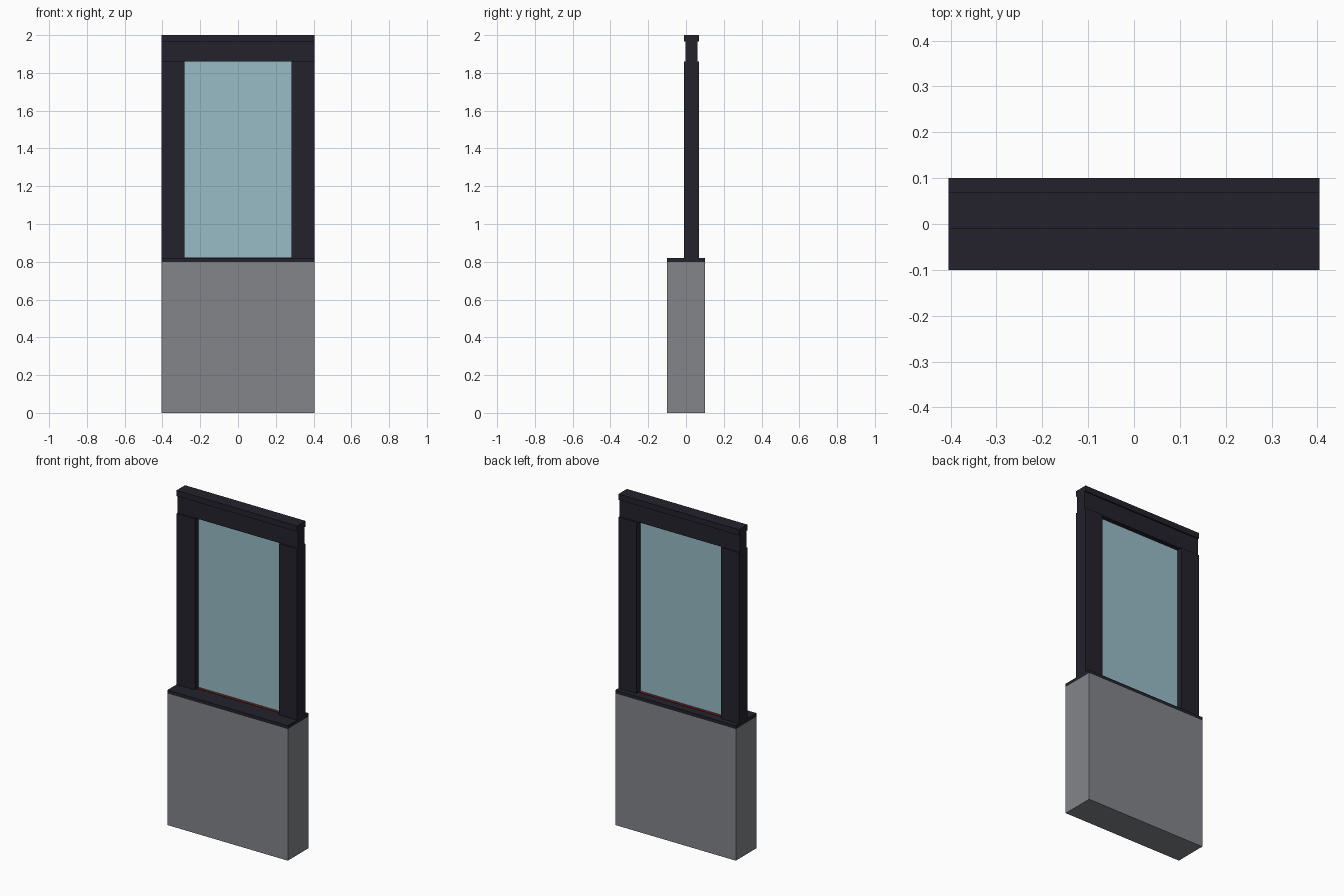
import bpy

cube = bpy.data.objects.get("Cube")
if cube:
    bpy.data.objects.remove(cube, do_unlink=True)


def material(name, rgb):
    mat = bpy.data.materials.new(name)
    mat.use_nodes = True
    colour = (*rgb, 1)
    mat.diffuse_color = colour
    mat.node_tree.nodes["Principled BSDF"].inputs["Base Color"].default_value = colour
    return mat


def box(name, x, y, z, mat):
    """Axis-aligned box spanning the given (low, high) ranges."""
    bpy.ops.mesh.primitive_cube_add(size=1)
    obj = bpy.context.object
    obj.name = obj.data.name = name
    ranges = (x, y, z)
    for v in obj.data.vertices:
        v.co = [r[0] if c < 0 else r[1] for c, r in zip(v.co, ranges)]
    obj.data.materials.append(mat)
    return obj


grey = material("wall grey", (0.225, 0.232, 0.252))
dark = material("dark frame", (0.017, 0.016, 0.026))
blue = material("pale blue glass", (0.315, 0.503, 0.571))
red = material("dark red seal", (0.16, 0.018, 0.013))

W = 0.405            # half width of the whole unit
OPEN = 0.283         # half width of the opening
SILL, HEAD = 0.82, 1.86
FRAME_Y = (-0.011, 0.07)

# Low wall and sill
box("low_wall", (-W, W), (-0.1, 0.1), (0, 0.8), grey)
box("sill", (-W, W), (-0.1, 0.1), (0.8, SILL), dark)

# Posts on both sides
for side, x in (("right", (-W, -OPEN)), ("left", (OPEN, W))):
    box(side + "_post", x, FRAME_Y, (SILL, HEAD), dark)

# Header and top cap
box("header", (-W, W), (-0.003, 0.062), (HEAD, 1.965), dark)
box("top_cap", (-W, W), FRAME_Y, (1.965, 2), dark)

# Glass pane standing in a thin seal
box("glass_pane", (-OPEN, OPEN), (0.026, 0.034), (SILL, HEAD), blue)
box("glass_seal", (-OPEN, OPEN), (0.01, 0.05), (SILL, SILL + 0.002), red)
